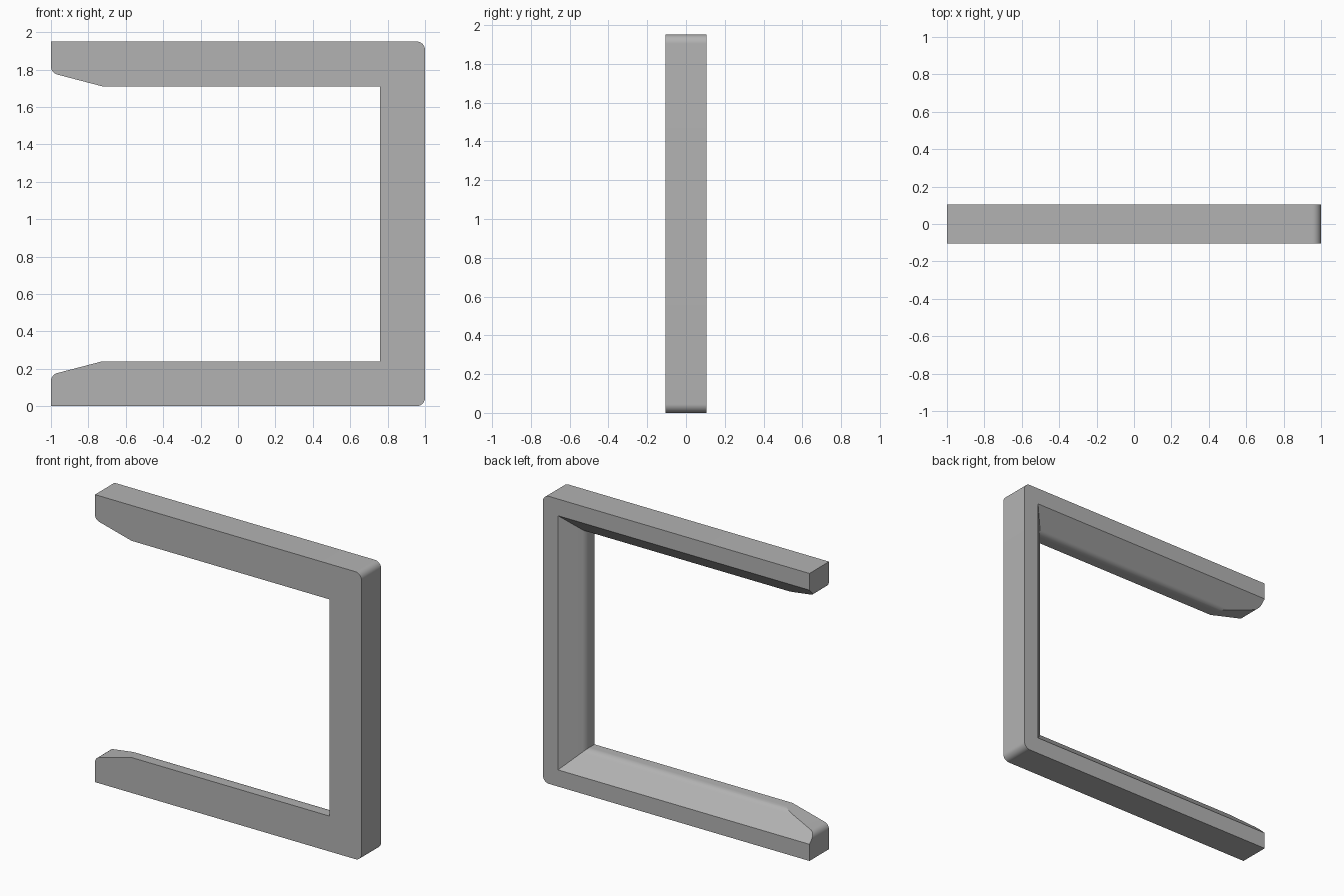
import bpy
import bmesh
import math
from mathutils import Vector

HEIGHT = 1.95
HALF_DEPTH = 0.105

cube = bpy.data.objects.get("Cube")
if cube:
    bpy.data.objects.remove(cube, do_unlink=True)


def fillet(prev, corner, nxt, radius, steps=8):
    """Points of a round of the given radius that replaces a corner."""
    prev, corner, nxt = Vector(prev), Vector(corner), Vector(nxt)
    a, b = (prev - corner).normalized(), (nxt - corner).normalized()
    half = a.angle(b) / 2
    centre = corner + (a + b).normalized() * radius / math.sin(half)
    reach = radius / math.tan(half)
    start, end = corner + a * reach - centre, corner + b * reach - centre
    return [centre + start.lerp(end, i / steps).normalized() * radius
            for i in range(steps + 1)]


def loft(name, rings):
    """Closed solid skinned through rings of equal point count."""
    bm = bmesh.new()
    loops = [[bm.verts.new(p) for p in ring] for ring in rings]
    for low, high in zip(loops, loops[1:]):
        for i in range(len(low)):
            j = (i + 1) % len(low)
            bm.faces.new((low[i], low[j], high[j], high[i]))
    bm.faces.new(loops[0])
    bm.faces.new(loops[-1])
    bmesh.ops.recalc_face_normals(bm, faces=bm.faces)
    mesh = bpy.data.meshes.new(name)
    bm.to_mesh(mesh)
    bm.free()
    obj = bpy.data.objects.new(name, mesh)
    bpy.context.collection.objects.link(obj)
    return obj


# Lower half of the outline: inner side, tapered rounded tip, rounded corner
lower = [Vector((0.7, 0.325)), Vector((-0.4, 0.325))]
lower += fillet((-0.73, 0.24), (-1, 0.168), (-1, 0), 0.045)
lower += [Vector((-1, 0))]
lower += fillet((-1, 0), (1, 0), (1, 1), 0.045)
outline = lower + [Vector((p.x, HEIGHT - p.y)) for p in reversed(lower)]
frame = loft("open_frame", [[(p.x, y, p.y) for p in outline]
                            for y in (-HALF_DEPTH, HALF_DEPTH)])

# Opening: straight at the front, then flaring toward the back
section = [Vector((-0.2, 0.24))]
section += fillet((-0.2, 0.24), (-0.022, 0.24), (0.105, 0.113), 0.07)
section += [Vector((0.2, 0.018))]
opening = loft("opening_cutter", [
    [(-1.2, s.x, s.y), (1 - s.y, s.x, s.y),
     (1 - s.y, s.x, HEIGHT - s.y), (-1.2, s.x, HEIGHT - s.y)]
    for s in section])
opening.hide_render = True

cut = frame.modifiers.new("opening", 'BOOLEAN')
cut.operation = 'DIFFERENCE'
cut.solver = 'EXACT'
cut.object = opening

bpy.ops.object.select_all(action='DESELECT')
frame.select_set(True)
bpy.context.view_layer.objects.active = frame
bpy.ops.object.modifier_apply(modifier=cut.name)
bpy.data.objects.remove(opening, do_unlink=True)
bpy.ops.object.shade_smooth_by_angle(angle=math.radians(20))

# Plain grey finish
grey = bpy.data.materials.new("grey")
grey.use_nodes = True
colour = (0.45, 0.45, 0.45, 1)
grey.diffuse_color = colour
grey.node_tree.nodes["Principled BSDF"].inputs["Base Color"].default_value = colour
frame.data.materials.clear()
frame.data.materials.append(grey)
